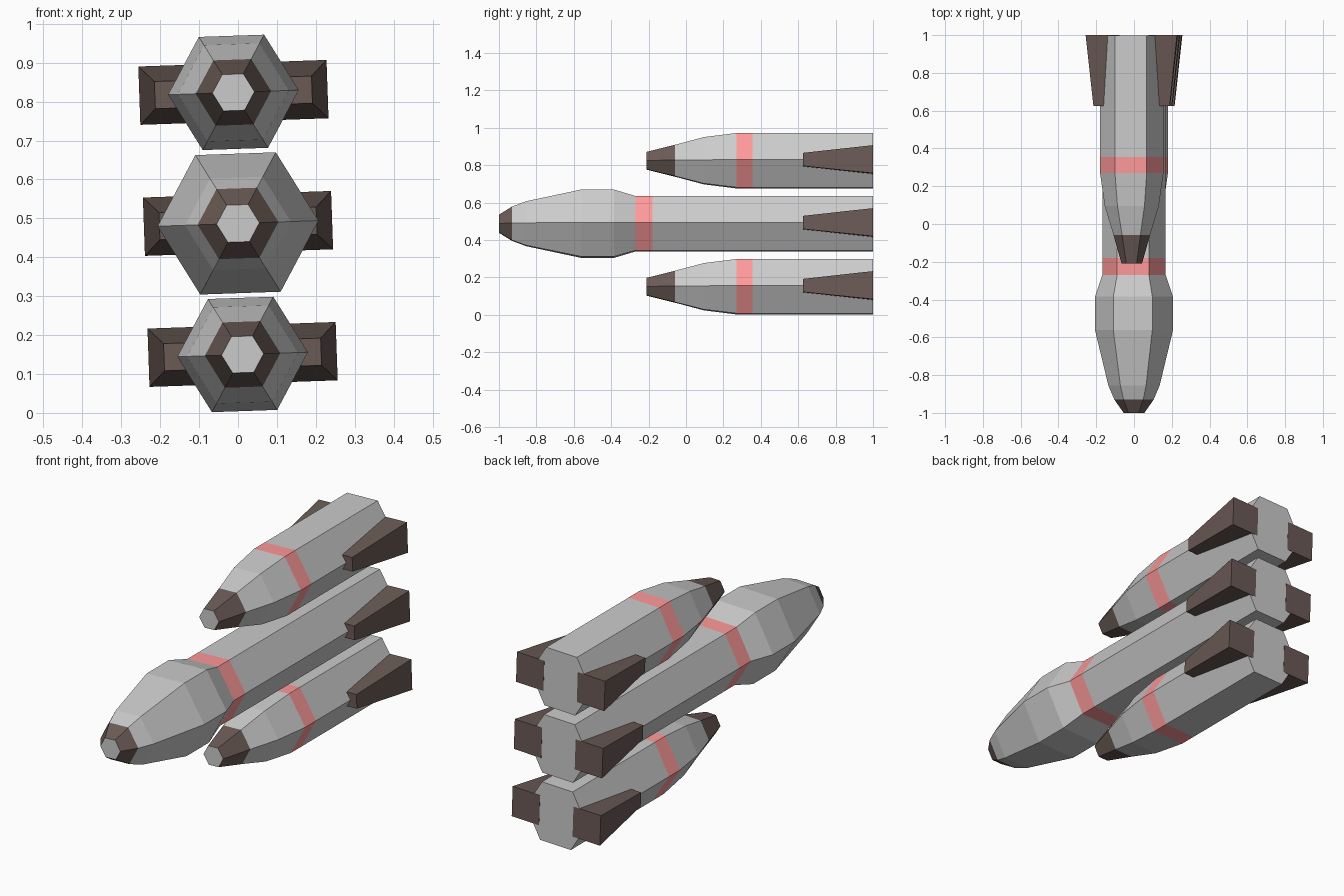
import bpy, bmesh
from math import sin, cos, pi, radians
from mathutils import Matrix, Vector

if "Cube" in bpy.data.objects:
    bpy.data.objects.remove(bpy.data.objects["Cube"])

CENTRE_Z = 0.487
SPACING = 0.337
TILT = Matrix.Rotation(radians(-2), 4, 'Y')


def material(name, rgb):
    m = bpy.data.materials.new(name)
    m.diffuse_color = (*rgb, 1)
    m.use_nodes = True
    m.node_tree.nodes["Principled BSDF"].inputs["Base Color"].default_value = m.diffuse_color
    return m


GREY = material("hull_grey", (0.8, 0.8, 0.8))
BROWN = material("dark_brown", (0.145, 0.103, 0.09))
RED = material("band_red", (1.0, 0.32, 0.32))


def loft(name, rings, mats, seg_mats, place):
    """Skin a list of equal-length point rings, capping both ends."""
    bm = bmesh.new()
    loops = [[bm.verts.new(p) for p in ring] for ring in rings]
    n = len(loops[0])
    for a, b, mat in zip(loops, loops[1:], seg_mats):
        for i in range(n):
            f = bm.faces.new((a[i], a[(i + 1) % n], b[(i + 1) % n], b[i]))
            f.material_index = mat
    bm.faces.new(loops[0])
    bm.faces.new(loops[-1])
    bmesh.ops.recalc_face_normals(bm, faces=bm.faces)
    me = bpy.data.meshes.new(name)
    bm.to_mesh(me)
    bm.free()
    for m in mats:
        me.materials.append(m)
    ob = bpy.data.objects.new(name, me)
    ob.matrix_world = place
    bpy.context.collection.objects.link(ob)


def hexagon(y, r):
    return [Vector((r * cos(i * pi / 3), y, r * sin(i * pi / 3))) for i in range(6)]


def square(y, x, half):
    return [Vector((x + sx * half, y, sz * half))
            for sx, sz in ((-1, -1), (1, -1), (1, 1), (-1, 1))]


def rocket(name, offset, profile, seg_mats):
    place = Matrix.Translation((0, 0, CENTRE_Z)) @ TILT @ Matrix.Translation((0, 0, offset))
    # hexagonal body with dark nose ring and red band
    loft(name + "_body", [hexagon(y, r) for y, r in profile],
         [GREY, BROWN, RED], seg_mats, place)
    # tapered square tail fins on both sides
    for side, x in (("left", -0.167), ("right", 0.167)):
        loft(f"{name}_{side}_fin", [square(0.625, x, 0.035), square(1.0, x, 0.075)],
             [BROWN], [0], place)


# central rocket with bulged nose
rocket("core", 0,
       [(-1.0, 0.055), (-0.93, 0.104), (-0.855, 0.136), (-0.56, 0.207),
        (-0.385, 0.207), (-0.27, 0.168), (-0.18, 0.168), (0.999, 0.168)],
       [1, 0, 0, 0, 0, 2, 0])

# shorter boosters above and below
for label, offset in (("upper_booster", SPACING), ("lower_booster", -SPACING)):
    rocket(label, offset,
           [(-0.21, 0.054), (-0.058, 0.097), (0.095, 0.143), (0.27, 0.168),
            (0.355, 0.168), (0.999, 0.168)],
           [1, 0, 0, 2, 0])
